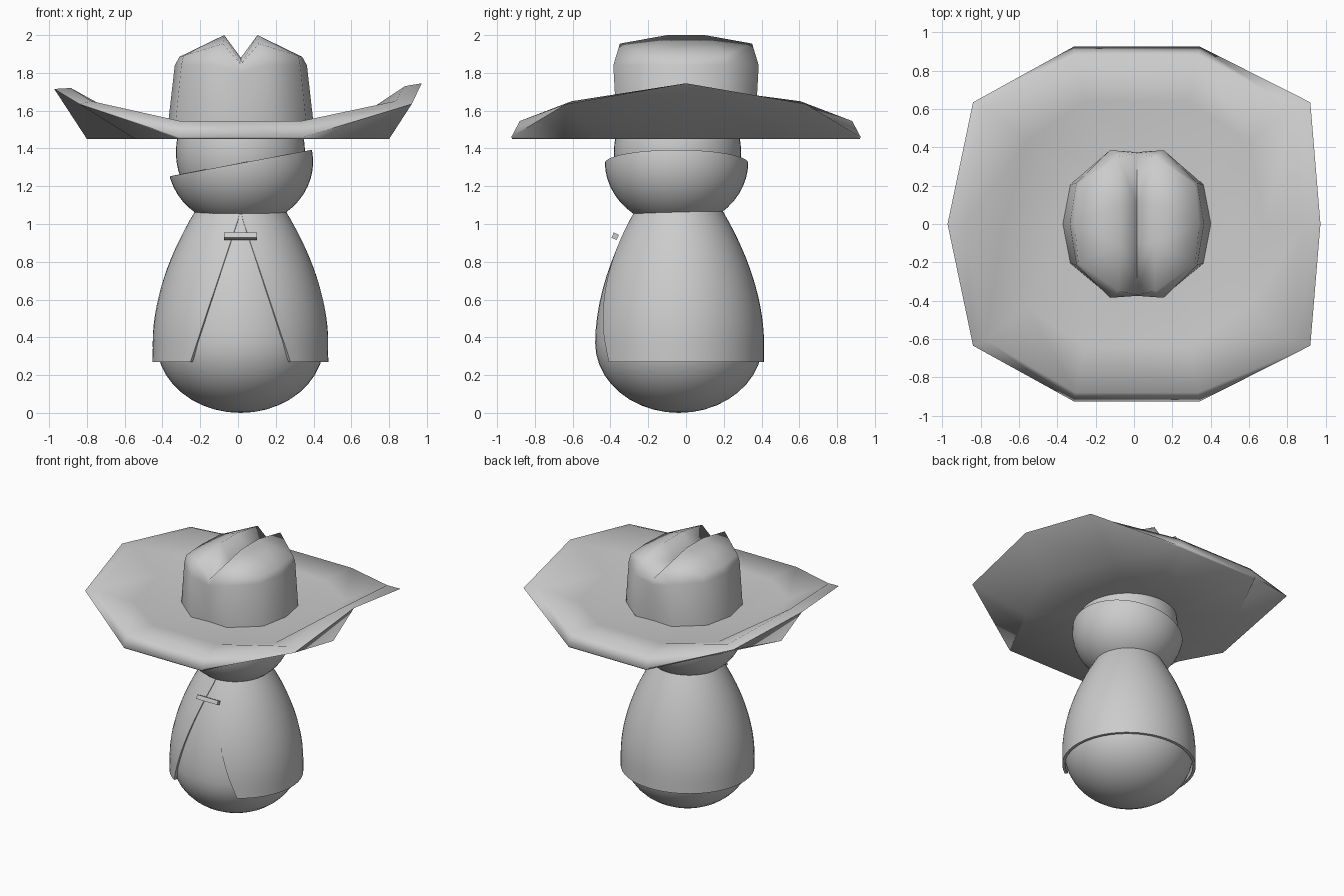
import bpy, bmesh, math
from mathutils import Vector, Matrix

cube = bpy.data.objects.get("Cube")
if cube:
    bpy.data.objects.remove(cube, do_unlink=True)

grey = bpy.data.materials.new("plain_grey")
grey.use_nodes = True
grey.diffuse_color = (0.6, 0.6, 0.6, 1)
grey.node_tree.nodes["Principled BSDF"].inputs["Base Color"].default_value = (0.6, 0.6, 0.6, 1)

CX, CY = 0.013, -0.038   # centre of the figure under the hat


def finish(name, bm, angle=40, thickness=0):
    bmesh.ops.remove_doubles(bm, verts=bm.verts, dist=0.0005)
    bmesh.ops.recalc_face_normals(bm, faces=bm.faces)
    mesh = bpy.data.meshes.new(name)
    bm.to_mesh(mesh)
    bm.free()
    mesh.materials.append(grey)
    obj = bpy.data.objects.new(name, mesh)
    bpy.context.collection.objects.link(obj)
    bpy.ops.object.select_all(action='DESELECT')
    obj.select_set(True)
    bpy.context.view_layer.objects.active = obj
    if thickness:
        mod = obj.modifiers.new("thickness", 'SOLIDIFY')
        mod.thickness = thickness
        mod.offset = -1
        bpy.ops.object.modifier_apply(modifier=mod.name)
    bpy.ops.object.shade_smooth_by_angle(angle=math.radians(angle))


def loft(bm, rings, closed=True):
    """Joins rows of points with quads and returns the rows of vertices."""
    rows = [[bm.verts.new(p) for p in ring] for ring in rings]
    for a, b in zip(rows, rows[1:]):
        n = len(a)
        for i in range(n if closed else n - 1):
            j = (i + 1) % n
            bm.faces.new((a[i], a[j], b[j], b[i]))
    return rows


def ellipsoid(centre, radii):
    bm = bmesh.new()
    bmesh.ops.create_uvsphere(bm, u_segments=48, v_segments=24, radius=1)
    bmesh.ops.transform(bm, verts=bm.verts,
                        matrix=Matrix.Translation(centre) @ Matrix.Diagonal((*radii, 1)))
    return bm


def egg(z, radius):
    """Body radius at a height: round below, tapering above."""
    t = z - 0.37
    if t > 0:
        return radius * (1 - 0.95 * t ** 1.88)
    return radius * math.sqrt(max(0, 1 - (t / 0.37) ** 2))


# Egg-shaped body
bm = bmesh.new()
rings = []
heights = [0.37 * (1 - math.cos(k * math.pi / 20)) for k in range(11)]
heights += [0.37 + 0.07 * k for k in range(1, 11)]
for z in heights:
    r = max(egg(z, 0.443), 0.002)
    rings.append([(CX + r * math.cos(a), CY + r * math.sin(a), z)
                  for a in (k * math.tau / 48 for k in range(48))])
rows = loft(bm, rings)
bm.faces.new(rows[0])
bm.faces.new(rows[-1])
finish("body", bm)

# Cloak, open at the front in a tall triangle
bm = bmesh.new()
rings = []
for k in range(17):
    z = 0.27 + 0.8 * k / 16
    r = egg(max(z, 0.37), 0.465)
    gap = math.asin(max(0.004, 0.265 * (1.06 - z) / 0.79) / r)
    rings.append([(CX + r * math.sin(a), CY - 0.97 * r * math.cos(a), z)
                  for a in (gap + (math.tau - 2 * gap) * i / 48 for i in range(49))])
loft(bm, rings, closed=False)
finish("cloak", bm, thickness=0.02)

# Clasp bar across the cloak
bm = bmesh.new()
bmesh.ops.create_cube(bm, size=1)
bmesh.ops.transform(bm, verts=bm.verts, matrix=Matrix.Translation((CX, -0.375, 0.935))
                    @ Matrix.Rotation(math.radians(-25), 4, 'X')
                    @ Matrix.Diagonal((0.175, 0.03, 0.03, 1)))
finish("clasp", bm)

# Head
finish("head", ellipsoid((CX, CY - 0.007, 1.38), (0.342, 0.337, 0.36)))

# Scarf bowl with a slanted rim
bm = ellipsoid((CX, CY - 0.012, 1.33), (0.385, 0.38, 0.345))
bmesh.ops.bisect_plane(bm, geom=bm.verts[:] + bm.edges[:] + bm.faces[:],
                       plane_co=(CX, 0, 1.322), plane_no=Vector((-0.14, 0, 0.75)),
                       clear_outer=True)
finish("scarf", bm, thickness=0.025)


# Hat brim
def brim_ring(end, corner, side):
    """Ten points from an end, a corner (right x, left x) and a side (right z, left z)."""
    (ex, ey, ez), (cr, cl, cy, cz), (sx, zr, zl) = end, corner, side
    o = 0.015
    return [(o - ex, -ey, ez), (o + ex, -ey, ez), (cr, -cy, cz), (sx, 0, zr), (cr, cy, cz),
            (o + ex, ey, ez), (o - ex, ey, ez), (-cl, cy, cz), (-sx, 0, zl), (-cl, -cy, cz)]


bm = bmesh.new()
rows = loft(bm, [
    brim_ring((0.12, 0.33, 1.52), (0.3, 0.27, 0.2, 1.52), (0.35, 1.52, 1.52)),
    brim_ring((0.27, 0.64, 1.53), (0.6, 0.56, 0.43, 1.54), (0.68, 1.55, 1.55)),
    brim_ring((0.32, 0.88, 1.545), (0.83, 0.775, 0.605, 1.65), (0.885, 1.73, 1.72)),
    brim_ring((0.33, 0.925, 1.46), (0.92, 0.84, 0.635, 1.635), (0.973, 1.745, 1.715)),
    # the flat underside runs straight from the ends to the sides
    brim_ring((0.325, 0.92, 1.45), (0.575, 0.545, 0.465, 1.45), (0.8, 1.45, 1.45)),
    brim_ring((0.12, 0.3, 1.45), (0.25, 0.22, 0.18, 1.45), (0.3, 1.45, 1.45)),
])
bm.faces.new(rows[0])
bm.faces.new(rows[-1])
finish("hat_brim", bm, angle=65)

# Hat crown: two mirrored halves pinched along a centre crease
wall = [(0, -0.375), (0.14, -0.385), (0.315, -0.215), (0.35, 0),
        (0.315, 0.215), (0.14, 0.385), (0, 0.375)]
rim = [(0, -0.37, 1.845), (0.095, -0.35, 1.955), (0.305, -0.205, 1.89), (0.325, 0, 1.885),
       (0.305, 0.205, 1.89), (0.095, 0.35, 1.955), (0, 0.37, 1.845)]
bm = bmesh.new()
for s in (-1, 1):
    def place(x, y, z):
        return (0.015 + s * x, y, z)
    base = [place(x * 1.11, y * 0.95, 1.5) for x, y in wall]
    middle = [place(x, y, 1.84 if x else 1.8) for x, y in wall]
    t = loft(bm, [base, middle, [place(*p) for p in rim]], closed=False)[-1]
    ridge = [bm.verts.new(place(0.088, y, 2.0)) for y in (-0.1, 0.1)]
    crease = [bm.verts.new(place(0, y, 1.88)) for y in (-0.1, 0.1)]
    for face in ((t[0], t[1], ridge[0], crease[0]),
                 (crease[0], ridge[0], ridge[1], crease[1]),
                 (crease[1], ridge[1], t[5], t[6]),
                 (t[1], t[2], ridge[0]), (t[2], t[3], ridge[0]),
                 (ridge[0], t[3], ridge[1]),
                 (t[3], t[4], ridge[1]), (t[4], t[5], ridge[1])):
        bm.faces.new(face)
finish("hat_crown", bm, angle=85)
